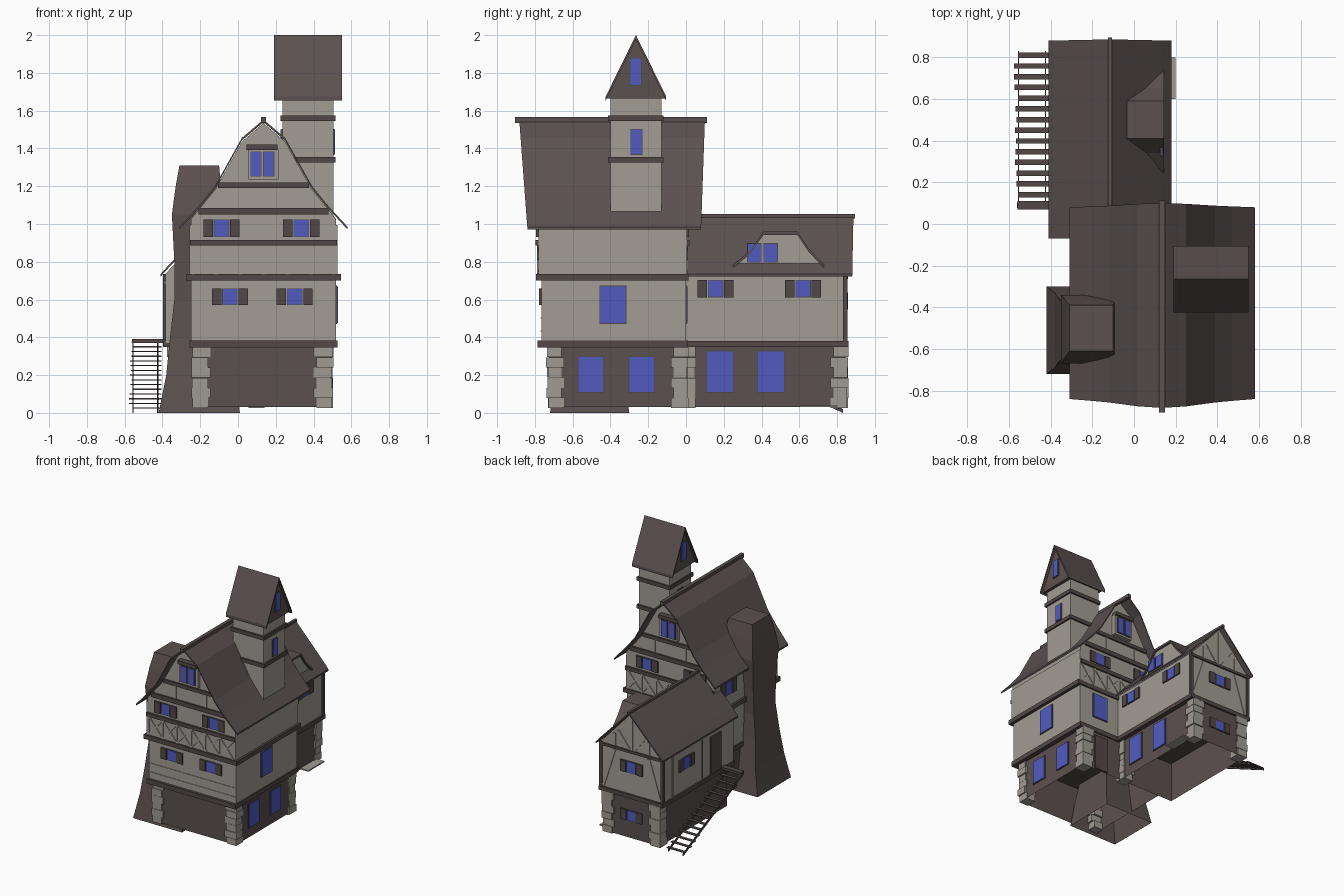
import bpy, bmesh, math, random

if "Cube" in bpy.data.objects:
    bpy.data.objects.remove(bpy.data.objects["Cube"])
random.seed(3)


def material(name, rgb):
    m = bpy.data.materials.new(name)
    m.diffuse_color = (*rgb, 1)
    m.use_nodes = True
    m.node_tree.nodes["Principled BSDF"].inputs["Base Color"].default_value = m.diffuse_color
    return m


PLASTER = material("plaster", (0.36, 0.335, 0.295))
ROOF = material("roof_brown", (0.105, 0.082, 0.082))
STONE = material("dark_stone", (0.105, 0.082, 0.080))
TIMBER = material("timber", (0.085, 0.066, 0.063))
QUOIN = material("pale_stone", (0.35, 0.325, 0.288))
GLASS = material("blue_glass", (0.085, 0.105, 0.53))


def finish(name, bm, mat):
    bmesh.ops.recalc_face_normals(bm, faces=bm.faces)
    me = bpy.data.meshes.new(name)
    bm.to_mesh(me)
    bm.free()
    me.materials.append(mat)
    ob = bpy.data.objects.new(name, me)
    bpy.context.collection.objects.link(ob)
    return ob


def prism(name, axis, pts, d0, d1, mat):
    """Extrude a profile (a, z) along axis; ends may be functions of z."""
    bm = bmesh.new()
    rings = []
    for d in (d0, d1):
        ring = []
        for a, z in pts:
            v = d(z) if callable(d) else d
            ring.append(bm.verts.new((v, a, z) if axis == 'x' else (a, v, z)))
        rings.append(ring)
        bm.faces.new(ring)
    n = len(pts)
    for i in range(n):
        j = (i + 1) % n
        bm.faces.new((rings[0][i], rings[0][j], rings[1][j], rings[1][i]))
    return finish(name, bm, mat)


def box(name, x0, x1, y0, y1, z0, z1, mat):
    return prism(name, 'y', [(x0, z0), (x1, z0), (x1, z1), (x0, z1)], y0, y1, mat)


def open_below(ob):
    """Remove the downward face, leaving a shell open to the ground."""
    bm = bmesh.new()
    bm.from_mesh(ob.data)
    bmesh.ops.delete(bm, geom=[f for f in bm.faces if f.normal.z < -.9], context='FACES')
    bm.to_mesh(ob.data)
    bm.free()


def sheet(name, axis, line, d0, d1, mat, t=0.014):
    """Roof skin following a profile line."""
    return prism(name, axis, line + [(a, z - t) for a, z in reversed(line)], d0, d1, mat)


def plate(name, face, pos, a0, a1, z0, z1, mat, t=0.008):
    s = 1 if face[0] == '+' else -1
    prism(name, face[1], [(a0, z0), (a1, z0), (a1, z1), (a0, z1)], pos - 0.004 * s, pos + t * s, mat)


def window(face, pos, a, z0, z1, w, shutters=True):
    plate("window_frame", face, pos, a - w / 2 - .004, a + w / 2 + .004, z0 - .004, z1 + .004, TIMBER, .005)
    plate("window_glass", face, pos, a - w / 2, a + w / 2, z0, z1, GLASS, .009)
    if shutters:
        for s in (-1, 1):
            c = a + s * (w / 2 + .033)
            plate("shutter", face, pos, c - .025, c + .025, z0 - .003, z1 + .003, TIMBER, .012)


def brace(face, pos, a0, z0, a1, z1, w=.012):
    """Limewashed framing strip, the same colour as the wall."""
    s = 1 if face[0] == '+' else -1
    l = math.hypot(a1 - a0, z1 - z0)
    n, m = -(z1 - z0) / l * w / 2, (a1 - a0) / l * w / 2
    prism("brace", face[1], [(a0 + n, z0 + m), (a1 + n, z1 + m), (a1 - n, z1 - m), (a0 - n, z0 - m)],
          pos - .004 * s, pos + .006 * s, PLASTER)


def quoins(x, y, sx, sy):
    """Stack of rough corner blocks; sx, sy point into the building."""
    for i in range(6):
        w, d = ((.09, .065) if i % 2 else (.075, .08))
        o = random.uniform(.004, .016)
        xs = sorted((x - sx * o, x + sx * w))
        ys = sorted((y - sy * o, y + sy * d))
        box("corner_stone", *xs, *ys, .025 + i * .054, .078 + i * .054, QUOIN)


# ---- Main house: base, walls and floor belts
CX = .135
open_below(box("main_base", -.235, .49, -.725, 0, .03, .36, STONE))
half = [(.385, .37), (.385, 1.025), (.255, 1.185), (.115, 1.435), (0, 1.535)]
prism("main_walls", 'y', [(CX + a, z) for a, z in half] + [(CX - a, z) for a, z in half[-2::-1]], -.765, 0, PLASTER)
box("upper_storey", -.257, .527, -.782, .005, .72, .995, PLASTER)
box("ground_belt", -.257, .527, -.785, .01, .345, .382, TIMBER)
box("upper_belt", -.275, .545, -.795, .012, .70, .735, TIMBER)
for x, y, sx, sy in ((-.235, -.725, 1, 1), (.49, -.725, -1, 1), (.49, 0, -1, -1)):
    quoins(x, y, sx, sy)

# ---- Main gables, front and back
gable = half[1:]
prism("gable_face", 'y', [(CX + a, z) for a, z in gable] + [(CX - a, z) for a, z in gable[-2::-1]] +
      [(-.25, .985), (.52, .985)], -.782, .005, PLASTER)
for face, p in (('-y', -.782), ('+y', .005)):
    for z, h, w in ((.9, .03, .39), (1.068, .035, .345), (1.205, .028, .24)):
        plate("gable_beam", face, p, CX - w, CX + w, z - h / 2, z + h / 2, TIMBER, .014)
    for i in range(6):
        a = -.24 + i * .125
        brace(face, p, a, .735, a, .885)
        brace(face, p, a, .735, a + .125, .885)
        brace(face, p, a + .125, .735, a, .885)
    for a in (.0, .27):
        brace(face, p, a, 1.085, a, 1.2)
    window(face, p, -.087, .935, 1.02, .075)
    window(face, p, .335, .935, 1.02, .075)
    s = -1 if face[0] == '-' else 1
    ys = sorted((p, p + s * .03))
    box("attic_bay", .055, .215, *ys, 1.235, 1.395, PLASTER)
    box("attic_hood", .045, .21, *sorted((p, p + s * .045)), 1.392, 1.42, TIMBER)
    for c in (.095, .163):
        window(face, p + s * .03, c, 1.255, 1.38, .052, False)

# ---- Main roof with flared eaves and outward-leaning ends
rh = [(.445, .985), (.335, 1.105), (.255, 1.205), (.115, 1.455), (0, 1.553)]
line = [(CX + a, z) for a, z in rh] + [(CX - a, z) for a, z in rh[-2::-1]]
sheet("main_roof", 'y', line, lambda z: -.84 - .075 * (z - .98), lambda z: .08 + .035 * (z - .98), ROOF)
box("main_ridge", .121, .149, -.905, .112, 1.535, 1.566, ROOF)

# ---- Main house windows
for a in (-.043, .3):
    window('-y', -.765, a, .575, .655, .075)
for z in (.43, .5):
    plate("plank_line", '-y', -.765, -.25, .52, z, z + .006, PLASTER, .004)
window('+x', .52, -.387, .475, .67, .135, False)
window('+y', .0, .33, .475, .67, .13, False)
for a in (-.505, -.235):
    window('+x', .49, a, .11, .295, .13, False)
plate("back_door", '+y', 0, .26, .38, .04, .32, TIMBER)
window('-x', -.257, -.16, .83, .93, .075)

# ---- Tower
box("tower_walls", .235, .505, -.40, -.13, .95, 1.68, PLASTER)
for z in (1.34, 1.56):
    box("tower_belt", .225, .517, -.413, -.118, z - .015, z + .015, TIMBER)
prism("tower_gable", 'x', [(-.42, 1.665), (-.11, 1.665), (-.265, 1.985)], .21, .53, STONE)
sheet("tower_roof", 'x', [(-.425, 1.675), (-.265, 2.0), (-.105, 1.675)], .19, .55, ROOF, .022)
for face, p, q in (('+x', .505, .53), ('-x', .235, .21)):
    window(face, p, -.262, 1.37, 1.5, .056, False)
    window(face, q, -.265, 1.735, 1.875, .056, False)

# ---- Chimney: tapering stack of sections, open underneath
rings = [(0, -.42, .01, -.72, -.30), (.2, -.38, -.01, -.69, -.33), (.4, -.36, -.04, -.66, -.36),
         (.6, -.337, -.06, -.645, -.375), (.8, -.337, -.08, -.65, -.365), (1.05, -.35, -.08, -.67, -.34),
         (1.2, -.33, -.09, -.64, -.365), (1.31, -.31, -.10, -.61, -.39)]
bm = bmesh.new()
loops = [[bm.verts.new(c) for c in ((a, c0, z), (b, c0, z), (b, c1, z), (a, c1, z))] for z, a, b, c0, c1 in rings]
for lo, hi in zip(loops, loops[1:]):
    for i in range(4):
        bm.faces.new((lo[i], lo[(i + 1) % 4], hi[(i + 1) % 4], hi[i]))
bm.faces.new(loops[-1])
finish("chimney", bm, STONE)

# ---- Rear wing
WX = -.115
open_below(box("wing_base", -.36, .13, 0, .845, .03, .36, STONE))
prism("wing_walls", 'y', [(-.385, .37), (.155, .37), (.155, .735), (WX, 1.028), (-.385, .735)], -.05, .845, PLASTER)
box("wing_belt", -.397, .167, -.05, .86, .348, .38, TIMBER)
for x, y, sx, sy in ((.13, .04, -1, -1), (.13, .845, -1, -1), (-.36, .845, 1, -1)):
    quoins(x, y, sx, sy)
sheet("wing_roof", 'y', [(-.41, .735), (-.36, .79), (WX, 1.045), (.13, .79), (.18, .735)], -.07,
      lambda z: .88 + .02 * (z - .72), ROOF)
box("wing_ridge", WX - .01, WX + .01, 0, .895, 1.03, 1.052, ROOF)
for x in (-.385, .155):
    box("corner_post", x - .012, x + .012, .832, .855, .37, .735, TIMBER)
box("door_step", .12, .2, .6, .8, .03, .04, QUOIN)

# ---- Wing gable framing and windows
p = .845
plate("wing_tie_beam", '+y', p, -.385, .155, .708, .728, TIMBER, .012)
brace('+y', p, WX, .72, WX, 1.0, .022)
for s in (-1, 1):
    brace('+y', p, WX + s * .25, .39, WX + s * .15, .70, .02)
    brace('+y', p, WX + s * .02, .73, WX + s * .12, .86, .018)
    brace('+y', p, WX + s * .15, .73, WX + s * .15, .83, .018)
window('+y', p, WX, .55, .635, .08)
window('+y', p, WX, .17, .245, .075)
for a in (.157, .62):
    window('+x', .155, a, .615, .70, .075)
for a in (.18, .45):
    window('+x', .13, a, .11, .325, .135, False)
window('-x', -.385, .55, .55, .64, .075)
plate("landing_door", '-x', -.385, .12, .25, .385, .68, TIMBER, .012)
for a in (.35, .72):
    brace('-x', -.385, a, .385, a, .70, .016)

# ---- Wing dormer
dl = [(.25, .785), (.34, .86), (.41, .96), (.59, .96), (.65, .87), (.73, .785)]
prism("dormer_wall", 'x', [(a, z - .006) for a, z in dl], -.05, .13, PLASTER)
sheet("dormer_roof", 'x', dl, -.04, .145, ROOF, .018)
for c in (.362, .448):
    window('+x', .13, c, .80, .895, .068, False)

# ---- Outside stair along the wing: thin rough treads on two slim stringers
N = 15
for i in range(N):
    t = i / (N - 1)
    y, z = .81 - .72 * t, .025 + .35 * t
    j = random.uniform(-.012, .012)
    box("stair_tread", -.567 + j, -.405, y - .013, y + .013, z - .003, z + .003, TIMBER)
for x in (-.555, -.425):
    prism("stair_stringer", 'x', [(.83, 0.0), (.83, .02), (.07, .385), (.07, .36)], x - .003, x + .003, TIMBER)
box("stair_landing", -.56, -.385, .07, .11, .37, .39, TIMBER)
